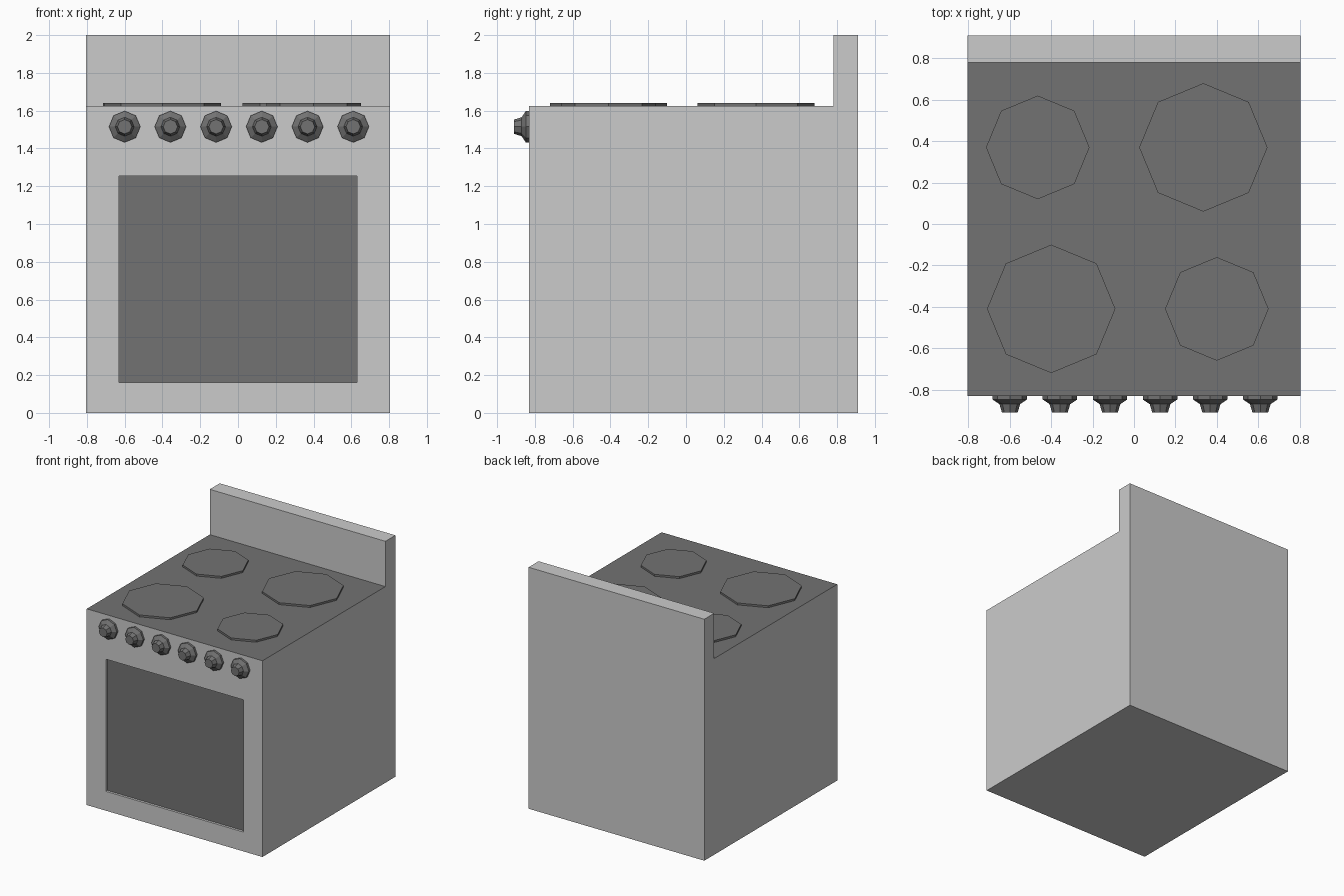
import bpy, bmesh
from math import cos, sin, pi
from mathutils import Matrix, Vector

if "Cube" in bpy.data.objects:
    bpy.data.objects.remove(bpy.data.objects["Cube"])

W = 0.805                      # half width
FRONT, BACK, TOP = -0.83, 0.91, 1.625

dark = bpy.data.materials.new("dark_enamel")
dark.diffuse_color = (0.17, 0.17, 0.17, 1)
dark.use_nodes = True
dark.node_tree.nodes["Principled BSDF"].inputs["Base Color"].default_value = dark.diffuse_color
grey = bpy.data.materials.new("grey_enamel")
grey.diffuse_color = (0.8, 0.8, 0.8, 1)
grey.use_nodes = True
grey.node_tree.nodes["Principled BSDF"].inputs["Base Color"].default_value = grey.diffuse_color


def add_object(name, bm, *mats):
    bmesh.ops.recalc_face_normals(bm, faces=bm.faces)
    mesh = bpy.data.meshes.new(name)
    bm.to_mesh(mesh)
    bm.free()
    for m in mats:
        mesh.materials.append(m)
    obj = bpy.data.objects.new(name, mesh)
    bpy.context.collection.objects.link(obj)
    return obj


def lathe(name, rings, matrix):
    """Eight-sided solid from (height, radius) rings along local z."""
    bm = bmesh.new()
    loops = [[bm.verts.new((r * cos(i * pi / 4), r * sin(i * pi / 4), h))
              for i in range(8)] for h, r in rings]
    for a, b in zip(loops, loops[1:]):
        for i in range(8):
            j = (i + 1) % 8
            bm.faces.new((a[i], a[j], b[j], b[i]))
    bm.faces.new(loops[0])
    bm.faces.new(loops[-1])
    bm.transform(matrix)
    return add_object(name, bm, dark)


# Body: side profile with splashback, extruded across the width
bm = bmesh.new()
profile = [(FRONT, 0), (BACK, 0), (BACK, 2), (0.78, 2), (0.78, TOP), (FRONT, TOP)]
side = bm.faces.new([bm.verts.new((-W, y, z)) for y, z in profile])
ext = bmesh.ops.extrude_face_region(bm, geom=[side], use_keep_orig=True)
bmesh.ops.translate(bm, vec=(2 * W, 0, 0),
                    verts=[v for v in ext["geom"] if isinstance(v, bmesh.types.BMVert)])
bmesh.ops.recalc_face_normals(bm, faces=bm.faces)
bm.normal_update()

# Dark hob surface
for f in bm.faces:
    if f.normal.z > 0.9 and f.calc_center_median().z < 1.7:
        f.material_index = 1

# Oven window: inset the front face, fit it to the opening, push it in
front = next(f for f in bm.faces if f.normal.y < -0.9 and f.calc_center_median().y < -0.8)
bmesh.ops.inset_individual(bm, faces=[front], thickness=0.1)
for v in front.verts:
    v.co.x = 0.63 if v.co.x > 0 else -0.63
    v.co.z = 1.255 if v.co.z > 0.8 else 0.16
bmesh.ops.inset_individual(bm, faces=[front], thickness=0)
bmesh.ops.translate(bm, verts=front.verts[:], vec=(0, 0.02, 0))
front.material_index = 1
add_object("oven_body", bm, grey, dark)

# Hotplates
for name, x, y, r in (("back_left", -0.465, 0.37, 0.25), ("back_right", 0.335, 0.37, 0.31),
                      ("front_left", -0.40, -0.41, 0.31), ("front_right", 0.40, -0.41, 0.25)):
    lathe("hotplate_" + name, [(0, r), (0.016, r)], Matrix.Translation((x, y, TOP)))

# Control knobs, pointing forward
knob = [(0, 0.083), (0.018, 0.083), (0.04, 0.05), (0.08, 0.038)]
for i in range(6):
    lathe(f"knob_{i + 1}", knob,
          Matrix.Translation((-0.6 + 0.242 * i, FRONT, 1.515)) @ Matrix.Rotation(pi / 2, 4, 'X'))
